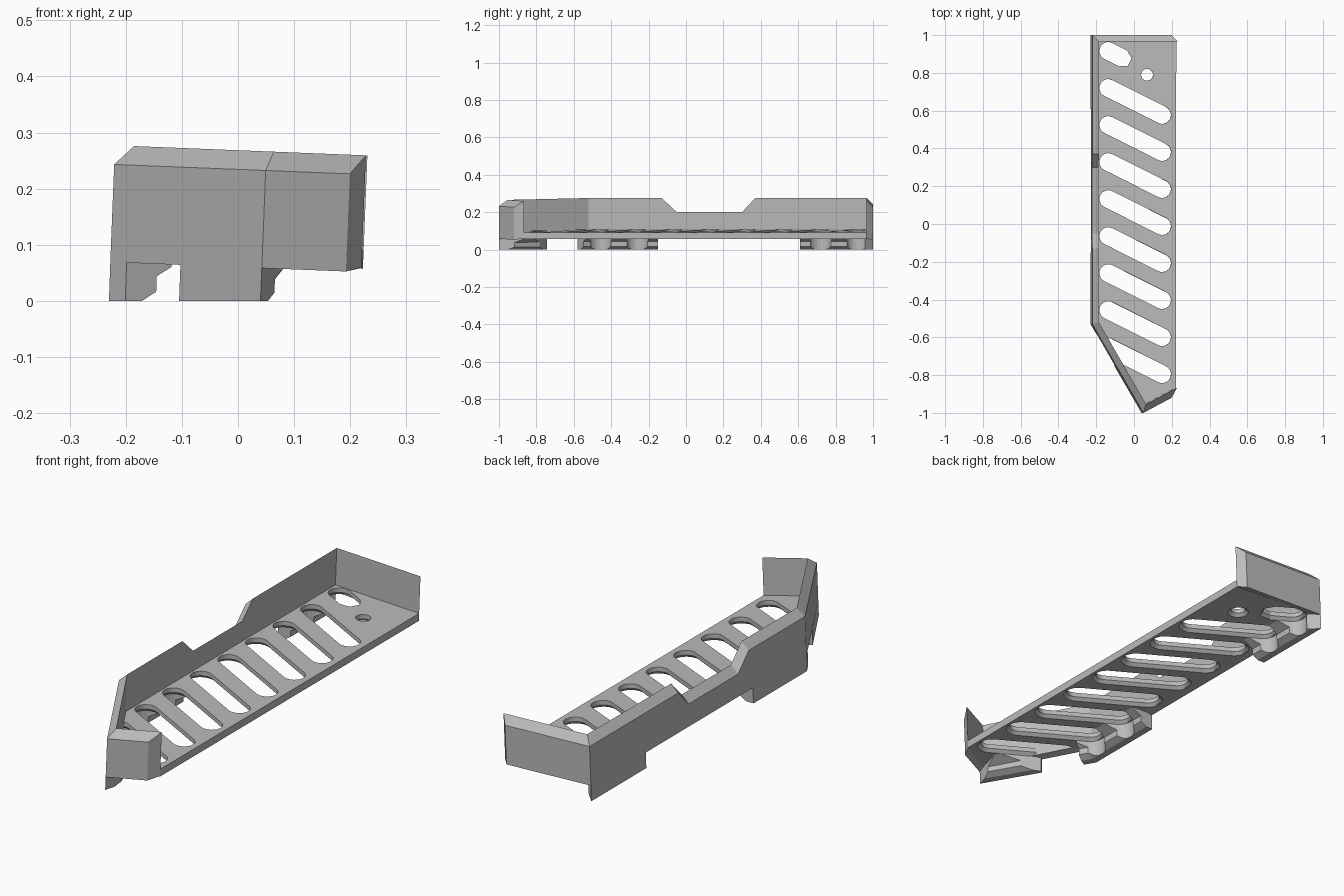
import bpy, bmesh, math
from mathutils import Vector

cube = bpy.data.objects.get("Cube")
if cube:
    bpy.data.objects.remove(cube, do_unlink=True)

grey = bpy.data.materials.new("plain_grey")
grey.use_nodes = True
colour = (0.5, 0.5, 0.5, 1)
grey.diffuse_color = colour
grey.node_tree.nodes["Principled BSDF"].inputs["Base Color"].default_value = colour

TILT = 0.04      # slight roll of the whole tray
WALL = 0.034     # wall thickness


def add_object(name, bm):
    bmesh.ops.recalc_face_normals(bm, faces=bm.faces)
    mesh = bpy.data.meshes.new(name)
    bm.to_mesh(mesh)
    bm.free()
    mesh.materials.append(grey)
    obj = bpy.data.objects.new(name, mesh)
    bpy.context.collection.objects.link(obj)
    return obj


def loft(bm, rings):
    """Closed solid through a list of equal rings of points."""
    loops = [[bm.verts.new(p) for p in ring] for ring in rings]
    n = len(loops[0])
    for a, b in zip(loops, loops[1:]):
        for i in range(n):
            j = (i + 1) % n
            bm.faces.new((a[i], a[j], b[j], b[i]))
    bm.faces.new(loops[0])
    bm.faces.new(loops[-1])


def sweep(name, stations, profile):
    """Profile of (inward, z, drop share) along (point, mitre, drop) stations."""
    bm = bmesh.new()
    loft(bm, [[(p[0] + m[0] * d, p[1] + m[1] * d, z - drop * k)
               for d, z, k in profile] for p, m, drop in stations])
    return add_object(name, bm)


# Outer outline of the wall, with a mitre direction at each corner
FRONT_END = ((0.19, -0.92), (0.8, 1.56))
FRONT_TIP = ((0.04, -1.0), (0.384, 1.337))
SIDE_BEND = ((-0.23, -0.53), (1, 0.27))
BACK_CORNER = ((-0.23, 1.0), (1, -1))
BACK_END = ((0.19, 1.0), (0.88, -1))
DIAGONAL = (0.867, 0.498)


def side(y, drop=0):
    return ((-0.23, y), (1, 0), drop)


# Wall with a bevelled rim and a dip in the long side
wall_path = [(*FRONT_END, 0), (*FRONT_TIP, 0), (*SIDE_BEND, 0),
             side(-0.13), side(-0.05, 0.075), side(0.30, 0.075), side(0.37),
             (*BACK_CORNER, 0), (*BACK_END, 0)]
wall = sweep("wall", wall_path, [(0, 0.06, 0), (0, 0.234, 1),
                                 (WALL, 0.268, 1), (WALL, 0.068, 0)])

# Feet under the wall
foot_profile = [(0, 0.07, 0), (0, 0, 0), (0.035, 0, 0), (0.063, 0.015, 0),
                (0.063, 0.04, 0), (0.115, 0.068, 0)]
feet = [
    sweep("front_foot", [(*FRONT_TIP, 0), ((-0.105, -0.75), DIAGONAL, 0)], foot_profile),
    sweep("middle_foot", [((-0.201, -0.58), DIAGONAL, 0), (*SIDE_BEND, 0), side(-0.15)],
          foot_profile),
    sweep("back_foot", [side(0.61), (*BACK_CORNER, 0)], foot_profile),
]

# Floor plate
outline = []
for (p, m), d in ((FRONT_END, WALL), (FRONT_TIP, 0.02), (SIDE_BEND, 0.02),
                  (BACK_CORNER, 0.02), (BACK_END, WALL)):
    outline.append((p[0] + m[0] * d, p[1] + m[1] * d))
bm = bmesh.new()
loft(bm, [[(x, y, z) for x, y in outline] for z in (0.066, 0.1)])
floor = add_object("floor", bm)


# Slots and drain hole, flared on the underside
def add_slot(bm, a, b, r, steps_a=12, steps_b=12):
    a, b = Vector(a), Vector(b)
    turn = math.atan2(b.y - a.y, b.x - a.x)

    def ring(radius, z):
        pts = []
        for centre, start, steps in ((b, turn - math.pi / 2, steps_b),
                                     (a, turn + math.pi / 2, steps_a)):
            for i in range(steps + 1):
                t = start + math.pi * i / steps
                pts.append((centre.x + radius * math.cos(t),
                            centre.y + radius * math.sin(t), z))
        return pts
    loft(bm, [ring(r + 0.014, -0.05), ring(r + 0.014, 0.066), ring(r, 0.08), ring(r, 0.2)])


bm = bmesh.new()
for i in range(8):
    y = 0.72 - 0.196 * i
    add_slot(bm, (-0.14, y), (0.145, y - 0.143), 0.047)
add_slot(bm, (-0.14, 0.916), (-0.062, 0.877), 0.047, 12, 3)
add_slot(bm, (0.065, 0.79), (0.066, 0.79), 0.031)
cutter = add_object("slot_cutter", bm)
cutter.hide_render = True

for obj in [floor] + feet:
    cut = obj.modifiers.new("slots", "BOOLEAN")
    cut.operation = "DIFFERENCE"
    cut.solver = "EXACT"
    cut.object = cutter
bpy.context.view_layer.update()
graph = bpy.context.evaluated_depsgraph_get()
for obj in [floor] + feet:
    mesh = bpy.data.meshes.new_from_object(obj.evaluated_get(graph))
    obj.modifiers.clear()
    obj.data = mesh
bpy.data.objects.remove(cutter, do_unlink=True)

# Roll the tray slightly while the feet stay flat on the ground
for obj in [wall, floor] + feet:
    for v in obj.data.vertices:
        x, z = v.co.x, v.co.z
        v.co.x = x + TILT * z
        v.co.z = z - TILT * x * min(z / 0.06, 1)
    obj.data.update()
